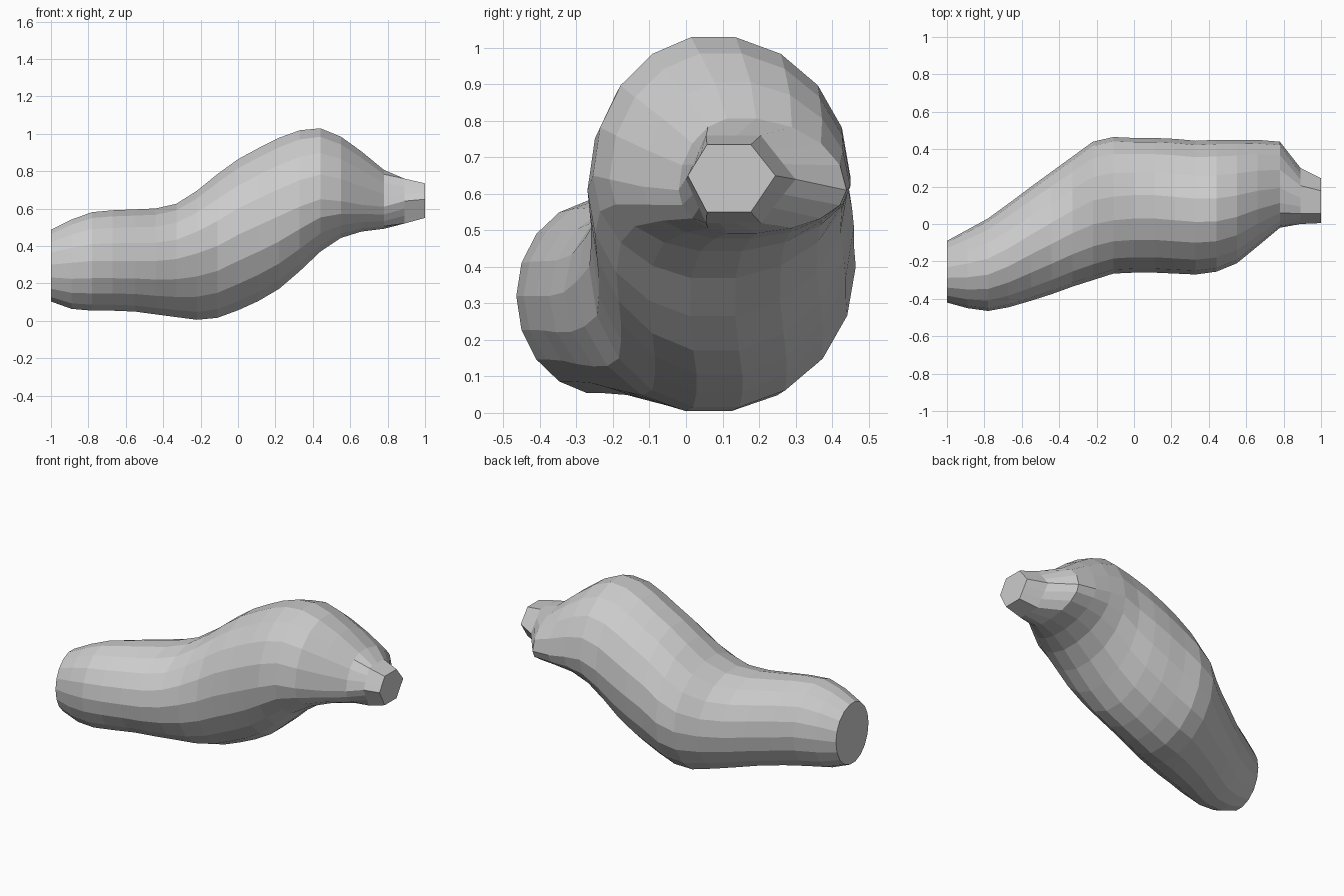
import bpy, bmesh
from math import sin, cos, pi

SIDES = 18

# Cross-sections along x: x, y min, y crown, y max, z min, z side, z max
SECTIONS = [
    (-1.00, -0.42, -0.26, -0.09, 0.10, 0.30, 0.49),
    (-0.89, -0.45, -0.25, -0.03, 0.06, 0.31, 0.545),
    (-0.78, -0.465, -0.23, 0.03, 0.05, 0.32, 0.585),
    (-0.67, -0.445, -0.18, 0.11, 0.05, 0.32, 0.595),
    (-0.55, -0.41, -0.11, 0.20, 0.045, 0.32, 0.60),
    (-0.44, -0.375, -0.05, 0.28, 0.03, 0.32, 0.605),
    (-0.33, -0.335, 0.01, 0.36, 0.015, 0.33, 0.63),
    (-0.22, -0.30, 0.06, 0.44, 0.00, 0.36, 0.70),
    (-0.11, -0.265, 0.08, 0.465, 0.01, 0.40, 0.79),
    (0.00, -0.26, 0.09, 0.46, 0.05, 0.46, 0.87),
    (0.11, -0.26, 0.09, 0.46, 0.10, 0.51, 0.93),
    (0.22, -0.265, 0.08, 0.455, 0.165, 0.56, 0.985),
    (0.33, -0.27, 0.07, 0.445, 0.26, 0.61, 1.025),
    (0.44, -0.255, 0.07, 0.45, 0.365, 0.65, 1.035),
    (0.55, -0.21, 0.09, 0.45, 0.44, 0.64, 0.99),
    (0.66, -0.12, 0.12, 0.45, 0.475, 0.62, 0.91),
    (0.78, -0.02, 0.14, 0.44, 0.49, 0.61, 0.81),
    (0.89, 0.00, 0.11, 0.30, 0.52, 0.64, 0.76),
    (1.00, 0.005, 0.11, 0.245, 0.55, 0.65, 0.735),
]


def ring(bm, x, y0, yc, y1, z0, zc, z1):
    """Four-quadrant ellipse, turning hexagonal on the narrow neck."""
    verts = []
    for i in range(SIDES):
        a = 2 * pi * i / SIDES
        c, s = cos(a), sin(a)
        if x > 0.85:
            k = cos(pi / 6) / cos(a % (pi / 3) - pi / 6)
            c, s = c * k, s * k / sin(pi / 3)
        y = yc + c * (y1 - yc if c > 0 else yc - y0)
        z = zc + s * (z1 - zc if s > 0 else zc - z0)
        verts.append(bm.verts.new((x, y, z)))
    return verts


# Lumpy bent body with flat caps at both ends
bm = bmesh.new()
rings = [ring(bm, *s) for s in SECTIONS]
for a, b in zip(rings, rings[1:]):
    for i in range(SIDES):
        j = (i + 1) % SIDES
        bm.faces.new((a[i], a[j], b[j], b[i]))
bm.faces.new(rings[0])
bm.faces.new(rings[-1])
bmesh.ops.recalc_face_normals(bm, faces=bm.faces)
mesh = bpy.data.meshes.new("body")
bm.to_mesh(mesh)
bm.free()
body = bpy.data.objects.new("body", mesh)
bpy.context.collection.objects.link(body)
